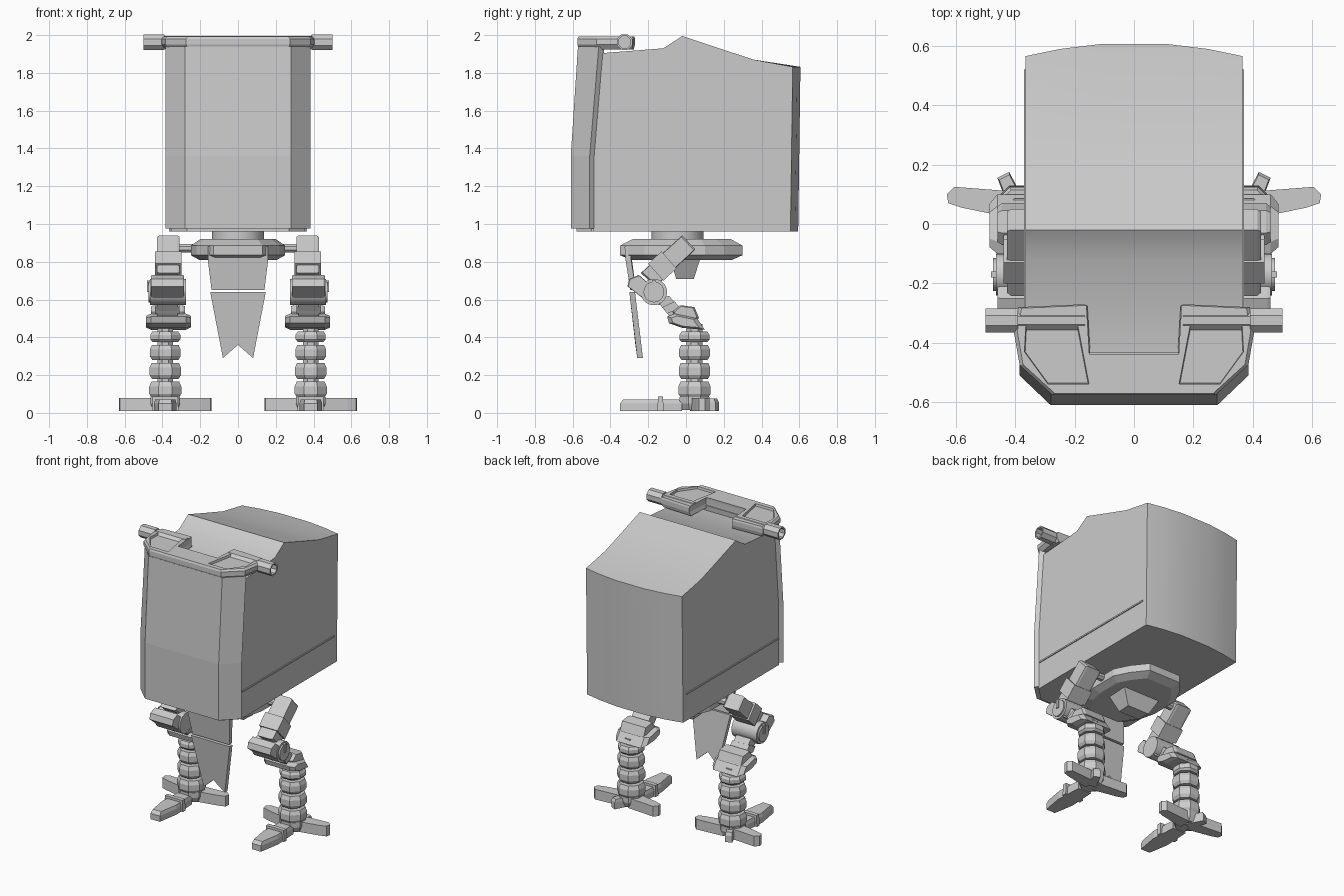
import bpy, bmesh, math
from mathutils import Vector

if "Cube" in bpy.data.objects:
    bpy.data.objects.remove(bpy.data.objects["Cube"])

grey = bpy.data.materials.new("hull grey")
grey.diffuse_color = (0.6, 0.6, 0.6, 1)
grey.use_nodes = True
grey.node_tree.nodes["Principled BSDF"].inputs["Base Color"].default_value = grey.diffuse_color


def finish(bm, name, mirror=False, smooth=False):
    bmesh.ops.recalc_face_normals(bm, faces=bm.faces)
    me = bpy.data.meshes.new(name)
    bm.to_mesh(me)
    bm.free()
    me.materials.append(grey)
    ob = bpy.data.objects.new(name, me)
    bpy.context.collection.objects.link(ob)
    if mirror:
        ob.modifiers.new("mirror", "MIRROR")
    if smooth:
        bpy.ops.object.select_all(action='DESELECT')
        ob.select_set(True)
        bpy.context.view_layer.objects.active = ob
        bpy.ops.object.shade_smooth_by_angle(angle=math.radians(30))
    return ob


def loft(name, rings, mirror=False, smooth=False):
    """Skin a list of equal-length point rings and cap the ends."""
    bm = bmesh.new()
    vs = [[bm.verts.new(p) for p in r] for r in rings]
    n = len(rings[0])
    for a, b in zip(vs, vs[1:]):
        for i in range(n):
            j = (i + 1) % n
            bm.faces.new((a[i], a[j], b[j], b[i]))
    bm.faces.new(vs[0])
    bm.faces.new(vs[-1])
    return finish(bm, name, mirror, smooth)


def side_prism(name, pts, levels, mirror=True):
    """Extrude a (y, z) outline along x; levels are (x, scale about its centre)."""
    cy = sum(p[0] for p in pts) / len(pts)
    cz = sum(p[1] for p in pts) / len(pts)
    return loft(name, [[(x, cy + (y - cy) * k, cz + (z - cz) * k) for y, z in pts]
                       for x, k in levels], mirror)


def flat_prism(name, pts, levels, mirror=False):
    """Extrude an (x, y) outline upward; levels are (z, scale about its centre)."""
    cx = sum(p[0] for p in pts) / len(pts)
    cy = sum(p[1] for p in pts) / len(pts)
    return loft(name, [[(cx + (x - cx) * k, cy + (y - cy) * k, z) for x, y in pts]
                       for z, k in levels], mirror)


def tube(name, c, axis, steps, sides, mirror=True, smooth=False):
    """Rings round an axis; steps are (distance, radius)."""
    d = Vector(axis).normalized()
    u = d.orthogonal().normalized()
    w = d.cross(u)
    rings = []
    for t, r in steps:
        rings.append([Vector(c) + d * t + r * (u * math.cos(a) + w * math.sin(a))
                      for a in [2 * math.pi * (i + .5) / sides for i in range(sides)]])
    return loft(name, rings, mirror, smooth)


def sym(half):
    return half + [(-x, y) for x, y in reversed(half)]


# main hull: side profile swept across x with a bowed rear wall
rings = []
for x in (-.365, -.25, -.11, .11, .25, .365):
    bow = .045 * (1 - (x / .365) ** 2)
    rings.append([(x, y, z) for y, z in [
        (-.49, .96), (-.49, 1.35), (-.44, 1.905), (-.12, 1.93), (-.02, 1.995), (.16, 1.935),
        (.36, 1.87), (.565 + bow, 1.832), (.553 + bow, .96)]])
loft("hull", rings, smooth=True)

# side seam rails and floor lip
side_prism("side_seam", [(-.48, 1.141), (.52, 1.141), (.52, 1.151), (-.48, 1.151)], [(.36, 1), (.371, 1)])
flat_prism("floor_lip", sym([(.27, -.58), (.355, -.5), (.355, -.47)]), [(.96, 1), (.98, 1)])

# curved front shield
loft("front_shield", [[(x, y, z) for x, y in sym([(.28, f), (.385, b), (.36, b + .03)])]
                      for z, f, b in [(.975, -.61, -.51), (1.36, -.61, -.51), (1.94, -.572, -.462)]])

# control console on the shield, with two sunken panels
outline = sym([(.275, -.575), (.385, -.475), (.405, -.36), (.39, -.28), (.165, -.27), (.155, -.44)])
console = flat_prism("console", outline, [(1.925, .95), (1.95, 1), (1.98, 1), (1.993, .97)])
cutter = flat_prism("panel_cutter", [(.19, -.33), (.365, -.335), (.37, -.43), (.29, -.54), (.15, -.54)],
                    [(1.978, .96), (2.01, 1.02)], mirror=True)
cutter.hide_render = True
cutter.hide_viewport = True
cut = console.modifiers.new("panels", "BOOLEAN")
cut.operation = 'DIFFERENCE'
cut.object = cutter

# handles with hollow ends
tube("handle", (0, -.325, 1.963), (1, 0, 0),
     [(.165, .036), (.39, .036), (.39, .044), (.5, .044), (.5, .034), (.45, .034)], 8)

# turret ring and pelvis
tube("turret_ring", (0, -.045, 0), (0, 0, 1), [(.9, .14), (.965, .14)], 16, False, True)
pelvis = sym([(.13, -.35), (.22, -.22), (.25, -.1), (.25, .1), (.2, .2), (.12, .3)])
flat_prism("pelvis", pelvis, [(.81, .82), (.835, 1), (.885, 1), (.92, .8)])
flat_prism("pelvis_keel", sym([(.14, -.09), (.15, .08)]), [(.71, .55), (.83, 1)])
tube("hip_axle", (0, -.01, .872), (1, 0, 0), [(.2, .025), (.34, .025)], 8)


# hanging front flaps, the lower one notched
def flap(name, pts):
    loft(name, [[(x, y + d, z) for x, z, y in pts + [(-x, z, y) for x, z, y in reversed(pts) if x]]
                for d in (0, .03)])


flap("upper_flap", [(.16, .88, -.325), (.16, .81, -.32), (.14, .65, -.295)])
flap("lower_flap", [(.147, .64, -.30), (.08, .29, -.258), (0, .36, -.268)])

# thigh: boxed limb with a raised collar
side_prism("thigh", [(-.02, .94), (.05, .865), (-.16, .67), (-.24, .74)],
           [(.31, .94), (.322, 1), (.415, 1), (.428, .94)])
side_prism("thigh_collar", [(-.13, .855), (-.05, .765), (-.12, .70), (-.20, .79)], [(.30, 1), (.44, 1)])

# knee: guard block, drum and cap
side_prism("knee_guard", [(-.30, .71), (-.25, .73), (-.12, .62), (-.14, .57), (-.22, .6), (-.31, .67)],
           [(.285, .95), (.295, 1), (.45, 1), (.46, .95)])
tube("knee_drum", (0, -.17, .64), (1, 0, 0), [(.275, .07), (.465, .07)], 20, smooth=True)
tube("knee_cap", (0, -.17, .64), (1, 0, 0), [(.46, .055), (.475, .055)], 20, smooth=True)
side_prism("knee_latch", [(-.18, .64), (-.16, .64), (-.16, .70), (-.18, .70)], [(.46, 1), (.482, 1)])

# calf link and flared ankle armour
side_prism("calf_link", [(-.16, .60), (-.09, .62), (.0, .52), (-.07, .49)], [(.32, 1), (.43, 1)])
side_prism("calf_band", [(-.125, .56), (-.06, .59), (-.03, .555), (-.10, .525)], [(.31, 1), (.44, 1)])
side_prism("upper_armour", [(-.07, .535), (-.03, .57), (.045, .56), (.07, .5), (-.05, .485)],
           [(.28, .85), (.295, 1), (.445, 1), (.46, .85)])
side_prism("lower_armour", [(-.10, .51), (-.06, .525), (.06, .50), (.10, .44), (-.02, .45), (-.09, .475)],
           [(.25, .72), (.275, 1), (.46, 1), (.487, .72)])

# shin: slim core with stacked octagonal rings
tube("shin_core", (.385, .045, 0), (0, 0, 1), [(.05, .045), (.47, .045)], 8)
for i, (a, b, r) in enumerate([(.08, .165, .092), (.18, .265, .09), (.28, .36, .088), (.375, .43, .086)]):
    h = b - a
    tube("shin_ring_%d" % (i + 1), (.385, .045, a), (0, 0, 1),
         [(0, r * .85), (h * .25, r), (h * .7, r), (h, r * .87)], 8)

# foot: hub plus four toes
tube("foot_hub", (.385, .045, 0), (0, 0, 1), [(.015, .07), (.05, .085), (.085, .085)], 8)
flat_prism("front_toe", [(.335, -.02), (.435, -.02), (.445, -.2), (.42, -.35), (.35, -.35), (.325, -.2)],
           [(.01, 1), (.05, 1), (.072, .88)], True)
flat_prism("front_toe_band", [(.315, -.15), (.455, -.15), (.455, -.12), (.315, -.12)],
           [(.01, 1), (.088, .95)], True)
flat_prism("outer_toe", [(.41, .02), (.58, .055), (.625, .07), (.63, .1), (.605, .125), (.41, .11)],
           [(.01, 1), (.08, 1)], True)
flat_prism("inner_toe", [(.36, .02), (.19, .055), (.145, .07), (.14, .1), (.165, .125), (.36, .11)],
           [(.01, 1), (.08, 1)], True)
flat_prism("back_toe", [(.36, .06), (.42, .05), (.46, .155), (.42, .175)], [(.01, 1), (.055, 1), (.075, .85)], True)
